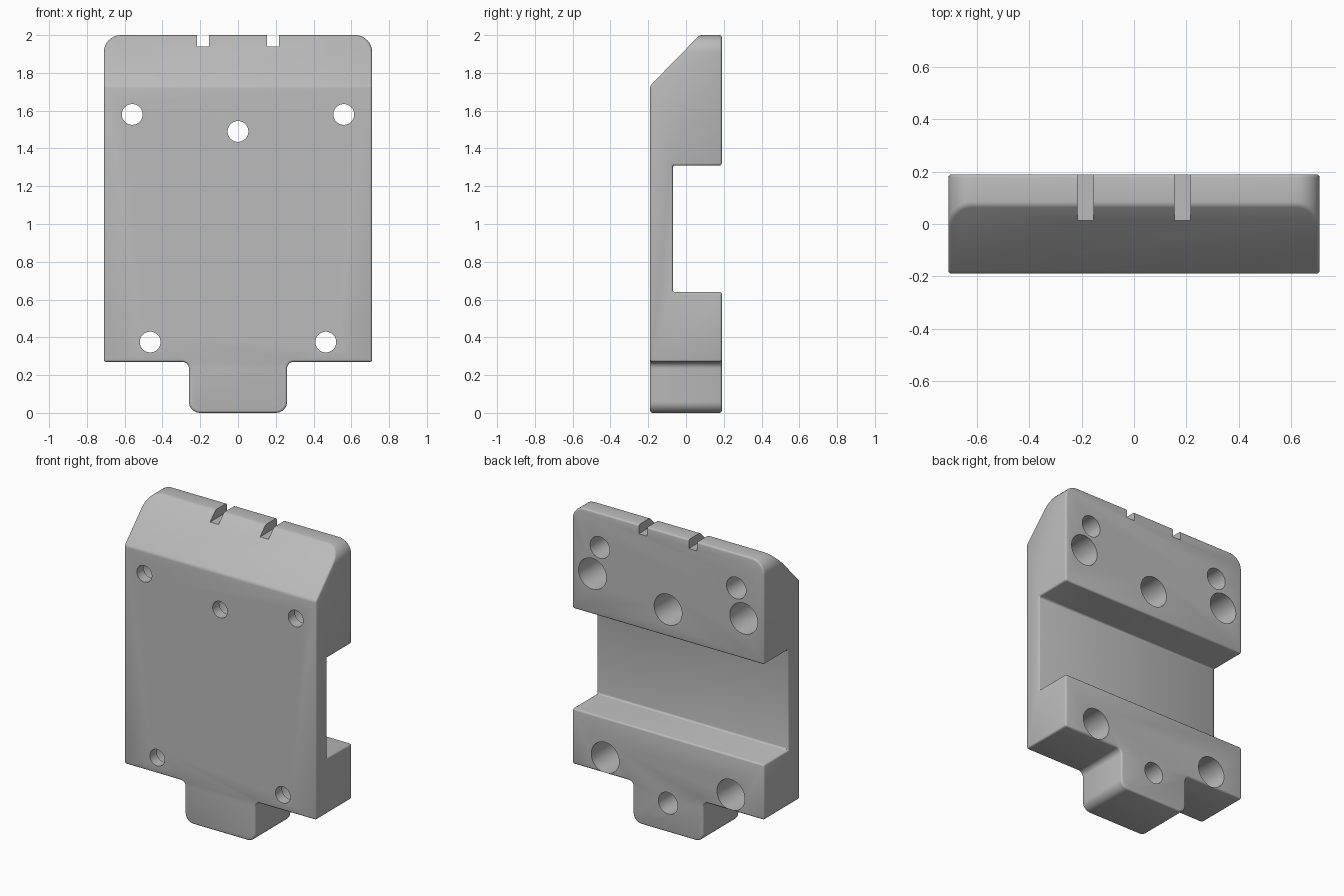
import bpy, bmesh, math
from mathutils import Matrix

if "Cube" in bpy.data.objects:
    bpy.data.objects.remove(bpy.data.objects["Cube"], do_unlink=True)

grey = bpy.data.materials.new("light_grey")
grey.use_nodes = True
COLOR = (0.5, 0.5, 0.5, 1)
grey.diffuse_color = COLOR
grey.node_tree.nodes["Principled BSDF"].inputs["Base Color"].default_value = COLOR

HALF_DEPTH = 0.19


def make_object(name, bm):
    bmesh.ops.recalc_face_normals(bm, faces=bm.faces[:])
    mesh = bpy.data.meshes.new(name)
    bm.to_mesh(mesh)
    bm.free()
    mesh.materials.append(grey)
    obj = bpy.data.objects.new(name, mesh)
    bpy.context.collection.objects.link(obj)
    return obj


def prism(name, points, direction):
    """Extrude a closed 3D polygon along a direction."""
    bm = bmesh.new()
    face = bm.faces.new([bm.verts.new(p) for p in points])
    out = bmesh.ops.extrude_face_region(bm, geom=[face])
    moved = [v for v in out["geom"] if isinstance(v, bmesh.types.BMVert)]
    bmesh.ops.translate(bm, verts=moved, vec=direction)
    return make_object(name, bm)


def side_cutter(name, profile):
    return prism(name, [(-1, y, z) for y, z in profile], (2, 0, 0))


def hole(name, x, z, radius, y0, y1):
    bm = bmesh.new()
    place = Matrix.Translation((x, (y0 + y1) / 2, z)) @ Matrix.Rotation(math.pi / 2, 4, "X")
    bmesh.ops.create_cone(bm, cap_ends=True, segments=48, radius1=radius,
                          radius2=radius, depth=y1 - y0, matrix=place)
    return make_object(name, bm)


def cut(obj, cutter):
    mod = obj.modifiers.new(cutter.name, "BOOLEAN")
    mod.operation = "DIFFERENCE"
    mod.solver = "EXACT"
    mod.object = cutter
    cutter.hide_render = True
    cutter.hide_set(True)


def arc(cx, cz, r, start, end, steps=8):
    angles = [math.radians(start + (end - start) * i / steps) for i in range(steps + 1)]
    return [(cx + r * math.cos(a), cz + r * math.sin(a)) for a in angles]


# Plate outline: right half from the tab upward, then mirrored
half = (arc(0.20, 0.06, 0.06, -90, 0)
        + arc(0.295, 0.235, 0.035, 180, 90)
        + [(0.71, 0.27)]
        + arc(0.62, 1.91, 0.09, 0, 90))
outline = half + [(-x, z) for x, z in reversed(half)]
body = prism("mounting_block", [(x, -HALF_DEPTH, z) for x, z in outline],
             (0, 2 * HALF_DEPTH, 0))

# Wide channel across the back and sloped top front edge
cut(body, side_cutter("channel_cutter", [(-0.07, 0.64), (0.5, 0.64), (0.5, 1.31), (-0.07, 1.31)]))
cut(body, side_cutter("slope_cutter", [(-0.29, 1.63), (0.17, 2.10), (-0.29, 2.10)]))

# Softened outer edges
bevel = body.modifiers.new("soft_edges", "BEVEL")
bevel.width = 0.012
bevel.segments = 3
bevel.limit_method = "ANGLE"
bevel.angle_limit = math.radians(32)
bevel.use_clamp_overlap = False

# Counterbored through holes
screws = [(-0.56, 1.58), (0.56, 1.58), (0, 1.49), (-0.465, 0.375), (0.465, 0.375)]
for i, (x, z) in enumerate(screws):
    cut(body, hole(f"screw_hole_cutter_{i}", x, z, 0.055, -0.4, 0.4))
    cut(body, hole(f"counterbore_cutter_{i}", x, z, 0.103, -0.12, 0.4))

# Blind holes in the back
for i, (x, z) in enumerate([(-0.505, 1.77), (0.505, 1.77), (0, 0.195)]):
    cut(body, hole(f"blind_hole_cutter_{i}", x, z, 0.072, -0.03, 0.4))

# Two notches in the top edge
for side in (-1, 1):
    x0, x1 = side * 0.185 - 0.031, side * 0.185 + 0.031
    cut(body, prism(f"notch_cutter_{side}",
                    [(x0, -0.4, 1.94), (x1, -0.4, 1.94), (x1, -0.4, 2.2), (x0, -0.4, 2.2)],
                    (0, 0.8, 0)))

# Apply the cuts and remove the helper shapes
bpy.context.view_layer.update()
final = bpy.data.meshes.new_from_object(body.evaluated_get(bpy.context.evaluated_depsgraph_get()))
cutters = [m.object for m in body.modifiers if m.type == "BOOLEAN"]
body.modifiers.clear()
body.data = final
for cutter in cutters:
    bpy.data.objects.remove(cutter, do_unlink=True)
final.materials.clear()
final.materials.append(grey)

bpy.ops.object.select_all(action="DESELECT")
body.select_set(True)
bpy.context.view_layer.objects.active = body
bpy.ops.object.shade_smooth_by_angle(angle=math.radians(32))
